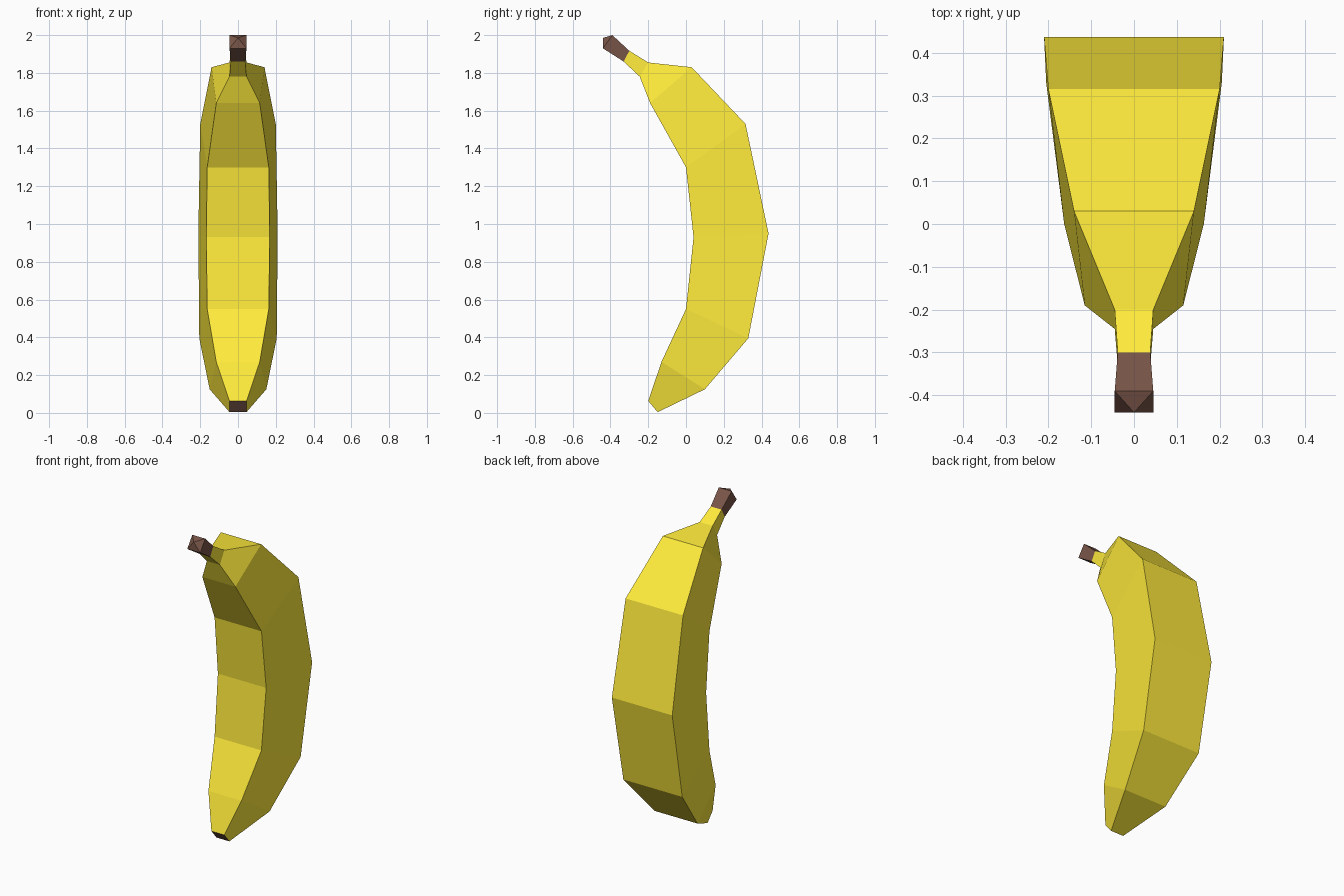
import bpy, bmesh

if "Cube" in bpy.data.objects:
    bpy.data.objects.remove(bpy.data.objects["Cube"])


def material(name, color):
    m = bpy.data.materials.new(name)
    m.diffuse_color = color
    m.use_nodes = True
    m.node_tree.nodes["Principled BSDF"].inputs["Base Color"].default_value = m.diffuse_color
    return m


yellow = material("peel_yellow", (1.0, 0.83, 0.044, 1))
brown = material("stem_brown", (0.19, 0.091, 0.065, 1))


def loft(name, rings, mats, caps=(None, None), apex=None):
    """Skin four-sided rings: (front y, front z, front half width, back y, back z, back half width)."""
    bm = bmesh.new()
    loops = [[bm.verts.new(p) for p in ((-fw, fy, fz), (fw, fy, fz), (bw, by, bz), (-bw, by, bz))]
             for fy, fz, fw, by, bz, bw in rings]
    for a, b in zip(loops, loops[1:]):
        for i in range(4):
            j = (i + 1) % 4
            bm.faces.new((a[i], a[j], b[j], b[i]))
    if caps[0] is not None:
        bm.faces.new(loops[0][::-1]).material_index = caps[0]
    if caps[1] is not None:
        top = loops[-1]
        if apex:
            tip = bm.verts.new(apex)
            for i in range(4):
                bm.faces.new((top[i], top[(i + 1) % 4], tip)).material_index = caps[1]
        else:
            bm.faces.new(top).material_index = caps[1]
    bmesh.ops.recalc_face_normals(bm, faces=bm.faces)
    mesh = bpy.data.meshes.new(name)
    bm.to_mesh(mesh)
    bm.free()
    for m in mats:
        mesh.materials.append(m)
    ob = bpy.data.objects.new(name, mesh)
    bpy.context.collection.objects.link(ob)
    return ob


# Curved peel, from blossom end up to the neck, with a brown bottom cap
stem_base = (-0.33, 1.86, 0.038, -0.30, 1.917, 0.038)
peel_rings = [
    (-0.20, 0.063, 0.045, -0.15, 0.004, 0.045),
    (-0.13, 0.27, 0.115, 0.10, 0.125, 0.15),
    (0.00, 0.55, 0.163, 0.33, 0.395, 0.205),
    (0.04, 0.93, 0.168, 0.437, 0.95, 0.21),
    (0.00, 1.30, 0.163, 0.315, 1.53, 0.20),
    (-0.19, 1.64, 0.115, 0.03, 1.83, 0.14),
    (-0.245, 1.78, 0.045, -0.20, 1.855, 0.045),
    stem_base,
]
loft("peel", peel_rings, [yellow, brown], caps=(1, 0))

# Brown stem with a slightly pointed end
loft("stem", [stem_base, (-0.44, 1.93, 0.045, -0.39, 2.0, 0.045)], [brown],
     caps=(0, 0), apex=(0, -0.44, 1.985))
